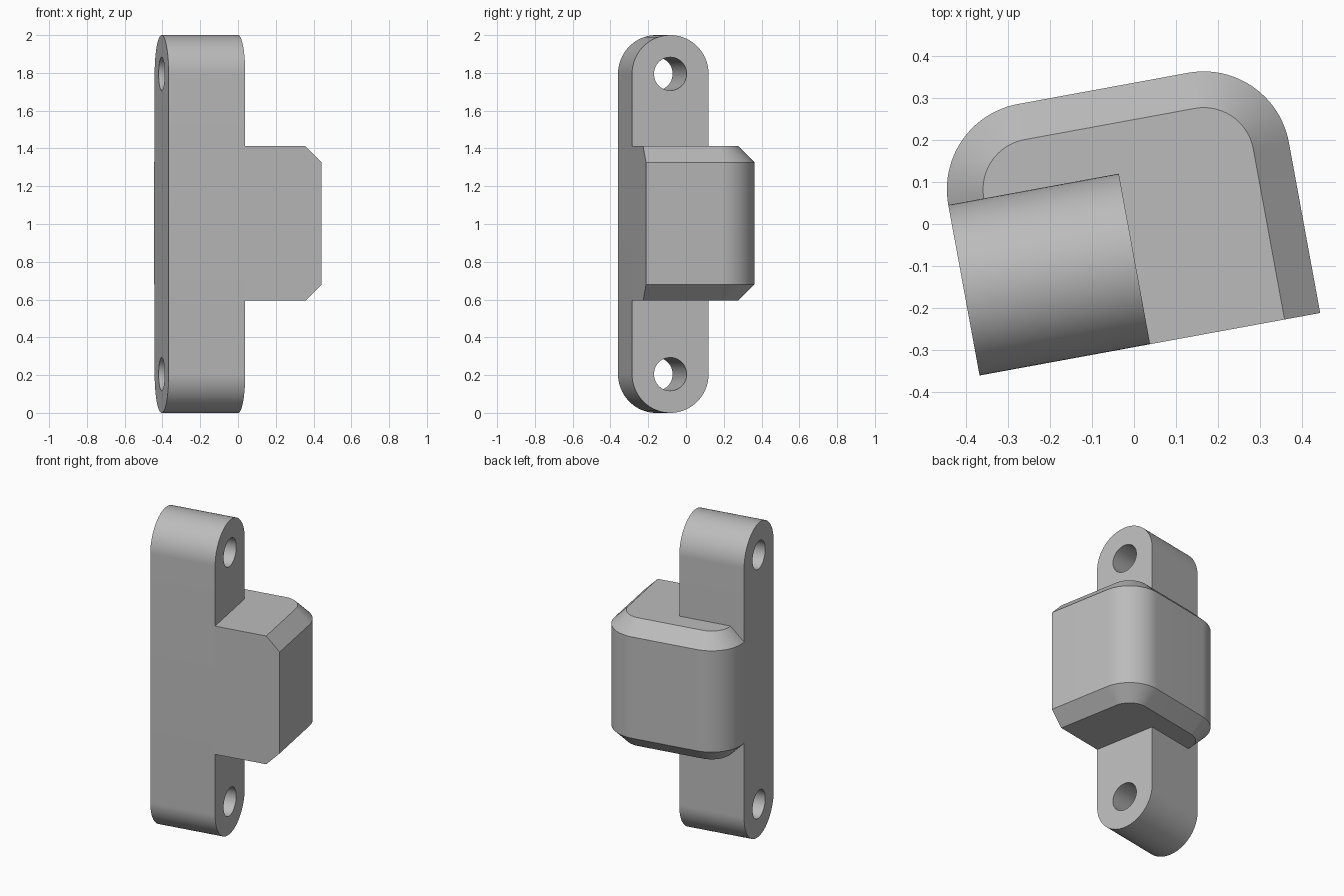
import bpy, bmesh, math
from mathutils import Matrix

default = bpy.data.objects.get("Cube")
if default:
    bpy.data.objects.remove(default, do_unlink=True)

TILT = math.radians(10.4)
BAR = 0.412            # bar width and depth
R = BAR / 2            # rounded ends and corners
WIDTH = 0.823          # full housing width
CHAMFER = 0.086
LOW, HIGH = 0.594, 1.412
PLACE = Matrix.Translation((-0.367, -0.36, 0)) @ Matrix.Rotation(TILT, 4, 'Z')

grey = bpy.data.materials.new("light grey")
grey.use_nodes = True
grey.diffuse_color = (0.5, 0.5, 0.5, 1)
grey.node_tree.nodes["Principled BSDF"].inputs["Base Color"].default_value = (0.5, 0.5, 0.5, 1)


def arc(cx, cy, r, start, end, n=24):
    angles = [math.radians(start + (end - start) * i / n) for i in range(n + 1)]
    return [(cx + r * math.cos(a), cy + r * math.sin(a)) for a in angles]


def loft(name, rings):
    """Closed solid through matching rings of points."""
    bm = bmesh.new()
    loops = [[bm.verts.new(p) for p in ring] for ring in rings]
    n = len(loops[0])
    for a, b in zip(loops, loops[1:]):
        for i in range(n):
            j = (i + 1) % n
            bm.faces.new((a[i], a[j], b[j], b[i]))
    bm.faces.new(loops[0][::-1])
    bm.faces.new(loops[-1])
    bmesh.ops.recalc_face_normals(bm, faces=bm.faces[:])
    mesh = bpy.data.meshes.new(name)
    bm.to_mesh(mesh)
    bm.free()
    mesh.materials.append(grey)
    obj = bpy.data.objects.new(name, mesh)
    bpy.context.collection.objects.link(obj)
    obj.matrix_world = PLACE
    return obj


def prism(name, profile, x0, x1):
    return loft(name, [[(x, y, z) for y, z in profile] for x in (x0, x1)])


def housing_ring(inset, z):
    r = R - inset
    pts = [(BAR, 0), (WIDTH - inset, 0)]
    pts += arc(WIDTH - R, BAR, r, 0, 90) + arc(R, BAR, r, 90, 180)
    return [(x, y, z) for x, y in pts + [(BAR, BAR)]]


# Upright mounting bar with rounded ends
bar = prism("mounting_bar", arc(R, 2 - R, R, 0, 180, 48) + arc(R, R, R, 180, 360, 48), 0, BAR)

# Screw holes through both ends
for z in (0.205, 1.795):
    cutter = prism("hole_cutter", arc(R, z, 0.088, 0, 360, 48)[:-1], -0.1, BAR + 0.1)
    cutter.hide_render = True
    cut = bar.modifiers.new("screw_hole", 'BOOLEAN')
    cut.operation = 'DIFFERENCE'
    cut.solver = 'EXACT'
    cut.object = cutter
    bpy.context.view_layer.objects.active = bar
    bpy.ops.object.modifier_apply(modifier=cut.name)
    bpy.data.objects.remove(cutter, do_unlink=True)

# Chamfered housing wrapped around the bar
housing = loft("housing", [
    housing_ring(CHAMFER, LOW),
    housing_ring(0, LOW + CHAMFER),
    housing_ring(0, HIGH - CHAMFER),
    housing_ring(CHAMFER, HIGH),
])

# Smooth curves, sharp edges
bpy.ops.object.select_all(action='DESELECT')
for obj in (bar, housing):
    obj.select_set(True)
bpy.context.view_layer.objects.active = bar
bpy.ops.object.shade_smooth_by_angle(angle=math.radians(30))
